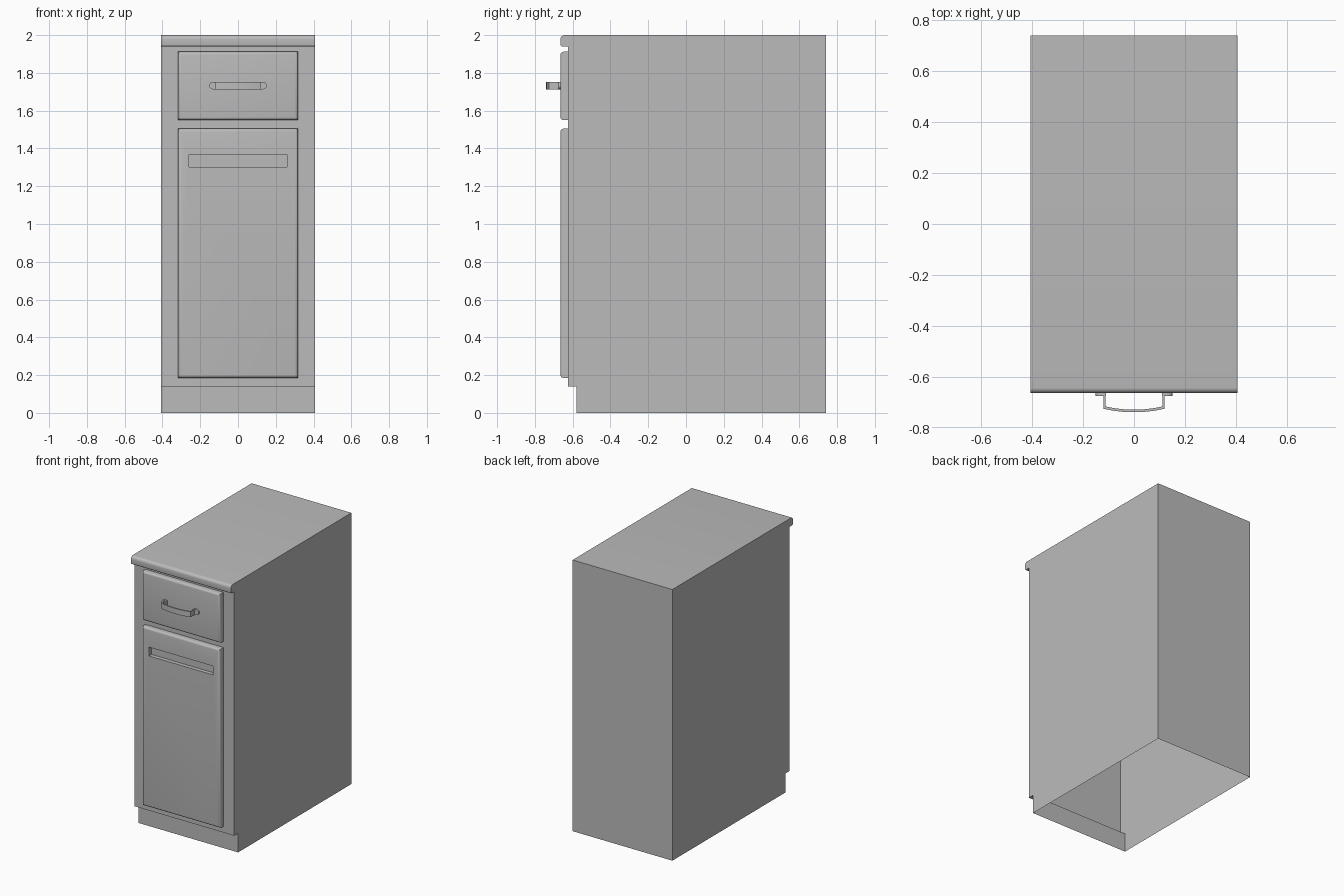
import bpy, bmesh, math
from mathutils import Vector

if "Cube" in bpy.data.objects:
    bpy.data.objects.remove(bpy.data.objects["Cube"], do_unlink=True)

grey = bpy.data.materials.new("plain grey")
grey.use_nodes = True
colour = (0.5, 0.5, 0.5, 1)
grey.diffuse_color = colour
grey.node_tree.nodes["Principled BSDF"].inputs["Base Color"].default_value = colour

W = 0.407        # half width of the cabinet
FACE = -0.625    # front of the carcass
FRONT = -0.665   # front of door, drawer and worktop lip
BACK = 0.74


def finish(name, bm, smooth=None):
    bmesh.ops.recalc_face_normals(bm, faces=bm.faces)
    mesh = bpy.data.meshes.new(name)
    bm.to_mesh(mesh)
    bm.free()
    mesh.materials.append(grey)
    ob = bpy.data.objects.new(name, mesh)
    bpy.context.collection.objects.link(ob)
    if smooth:
        bpy.ops.object.select_all(action='DESELECT')
        ob.select_set(True)
        bpy.context.view_layer.objects.active = ob
        bpy.ops.object.shade_smooth_by_angle(angle=math.radians(smooth))
    return ob


def prism(points, offset):
    """Closed outline of 3D points, extruded by offset."""
    bm = bmesh.new()
    face = bm.faces.new([bm.verts.new(p) for p in points])
    out = bmesh.ops.extrude_face_region(bm, geom=[face], use_keep_orig=True)
    new = [v for v in out["geom"] if isinstance(v, bmesh.types.BMVert)]
    bmesh.ops.translate(bm, verts=new, vec=Vector(offset))
    return bm


def arc(cx, cy, r, start, end, n=6):
    steps = [math.radians(start + (end - start) * i / n) for i in range(n + 1)]
    return [(cx + r * math.cos(a), cy + r * math.sin(a)) for a in steps]


# Carcass with toe kick and rounded worktop lip, open underneath
r = 0.022
outline = [(-0.58, 0), (-0.58, 0.14), (FACE, 0.14), (FACE, 1.94)]
outline += arc(FRONT + 0.01, 1.95, 0.01, 270, 180, 4)
outline += arc(FRONT + r, 2 - r, r, 180, 90)
outline += [(BACK, 2), (BACK, 0)]
bm = prism([(-W, y, z) for y, z in outline], (2 * W, 0, 0))
bottom = [f for f in bm.faces if all(v.co.z < 0.001 for v in f.verts)]
bmesh.ops.delete(bm, geom=bottom, context='FACES_ONLY')
finish("cabinet_body", bm, 35)


# Drawer front and door with rounded front edges
def panel(name, z0, z1):
    bm = bmesh.new()
    bmesh.ops.create_cube(bm, size=1)
    bmesh.ops.scale(bm, vec=(0.637, FACE - FRONT, z1 - z0), verts=bm.verts)
    bmesh.ops.translate(bm, vec=(0, (FACE + FRONT) / 2, (z0 + z1) / 2), verts=bm.verts)
    rim = [e for e in bm.edges if all(v.co.y < FRONT + 0.001 for v in e.verts)]
    bmesh.ops.bevel(bm, geom=rim, offset=0.017, segments=4, profile=0.5, affect='EDGES')
    return finish(name, bm, 35)


panel("drawer_front", 1.55, 1.912)
door = panel("door", 0.185, 1.505)

# Recessed finger slot in the door
bm = bmesh.new()
bmesh.ops.create_cube(bm, size=1)
bmesh.ops.scale(bm, vec=(0.52, 0.06, 0.065), verts=bm.verts)
bmesh.ops.translate(bm, vec=(0, FRONT, 1.335), verts=bm.verts)
cutter = finish("slot_cutter", bm)
cutter.hide_render = True
cutter.hide_viewport = True
cut = door.modifiers.new("finger slot", 'BOOLEAN')
cut.operation = 'DIFFERENCE'
cut.solver = 'EXACT'
cut.object = cutter

# Handle: bowed flat strap between two round-ended mounting plates
Z0, Z1 = 1.713, 1.753
half = (Z1 - Z0) / 2


def bow(width, y_corner, y_mid, n=12):
    """Shallow curve across the front of the handle."""
    pts = []
    for i in range(n + 1):
        t = 2 * i / n - 1
        pts.append((width * t, y_mid + (y_corner - y_mid) * t * t))
    return pts


outer = [(-0.12, FRONT)] + bow(0.12, -0.726, -0.74) + [(0.12, FRONT)]
inner = [(-0.112, FRONT)] + bow(0.112, -0.717, -0.73) + [(0.112, FRONT)]
strap = outer + inner[::-1]
finish("handle_strap", prism([(x, y, Z0) for x, y in strap], (0, 0, Z1 - Z0)), 30)

for side, name in ((1, "left"), (-1, "right")):
    plate = [(0.111, Z0)] + arc(0.132, Z0 + half, half, -90, 90, 10) + [(0.111, Z1)]
    pts = [(side * x, FRONT, z) for x, z in plate]
    finish(name + "_handle_plate", prism(pts, (0, -0.011, 0)), 30)
